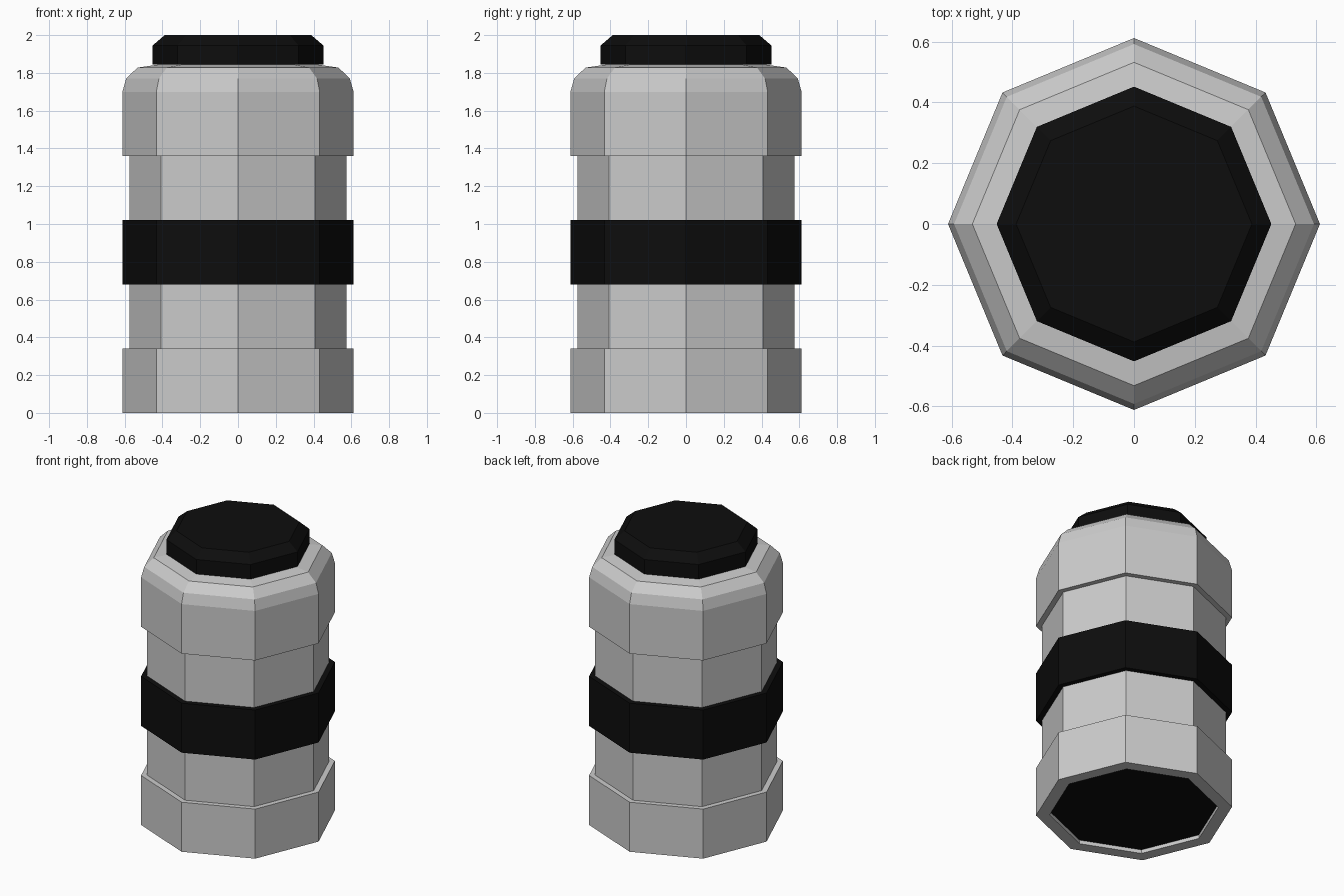
import bpy, bmesh
from math import cos, sin, pi

if "Cube" in bpy.data.objects:
    bpy.data.objects.remove(bpy.data.objects["Cube"])

SIDES = 8


def lathe(name, profile, material=None, closed=False):
    """Spin an (radius, z) profile into an eight-sided shell, capped unless closed on itself."""
    bm = bmesh.new()
    rings = [[bm.verts.new((r * cos(2 * pi * i / SIDES), r * sin(2 * pi * i / SIDES), z))
              for i in range(SIDES)] for r, z in profile]
    pairs = list(zip(rings, rings[1:]))
    if closed:
        pairs.append((rings[-1], rings[0]))
    for a, b in pairs:
        for i in range(SIDES):
            j = (i + 1) % SIDES
            bm.faces.new((a[i], a[j], b[j], b[i]))
    if not closed:
        bm.faces.new(rings[0][::-1])
        bm.faces.new(rings[-1])
    bmesh.ops.recalc_face_normals(bm, faces=bm.faces)
    mesh = bpy.data.meshes.new(name)
    bm.to_mesh(mesh)
    bm.free()
    if material:
        mesh.materials.append(material)
    obj = bpy.data.objects.new(name, mesh)
    bpy.context.collection.objects.link(obj)
    return obj


black = bpy.data.materials.new("black")
black.diffuse_color = (0.004, 0.004, 0.004, 1)
black.use_nodes = True
black.node_tree.nodes["Principled BSDF"].inputs["Base Color"].default_value = black.diffuse_color

WIDE, NARROW = 0.612, 0.575

# Grey canister: recessed underside, stepped wall, rounded shoulder
lathe("canister_body", [
    (0.527, 0.03), (0.527, 0), (WIDE, 0), (WIDE, 0.34),
    (NARROW, 0.34), (NARROW, 1.36), (WIDE, 1.36), (WIDE, 1.70),
    (0.592, 1.77), (0.532, 1.828), (0.39, 1.848)])

# Black band around the middle
lathe("middle_band", [(NARROW, 0.68), (WIDE, 0.68), (WIDE, 1.02), (NARROW, 1.02)],
      black, closed=True)

# Black lid with a chamfered rim
lathe("lid", [(0.452, 1.845), (0.452, 1.945), (0.388, 2.0)], black)

# Black panel in the underside recess
lathe("base_panel", [(0.526, 0.025), (0.526, 0.032)], black)
